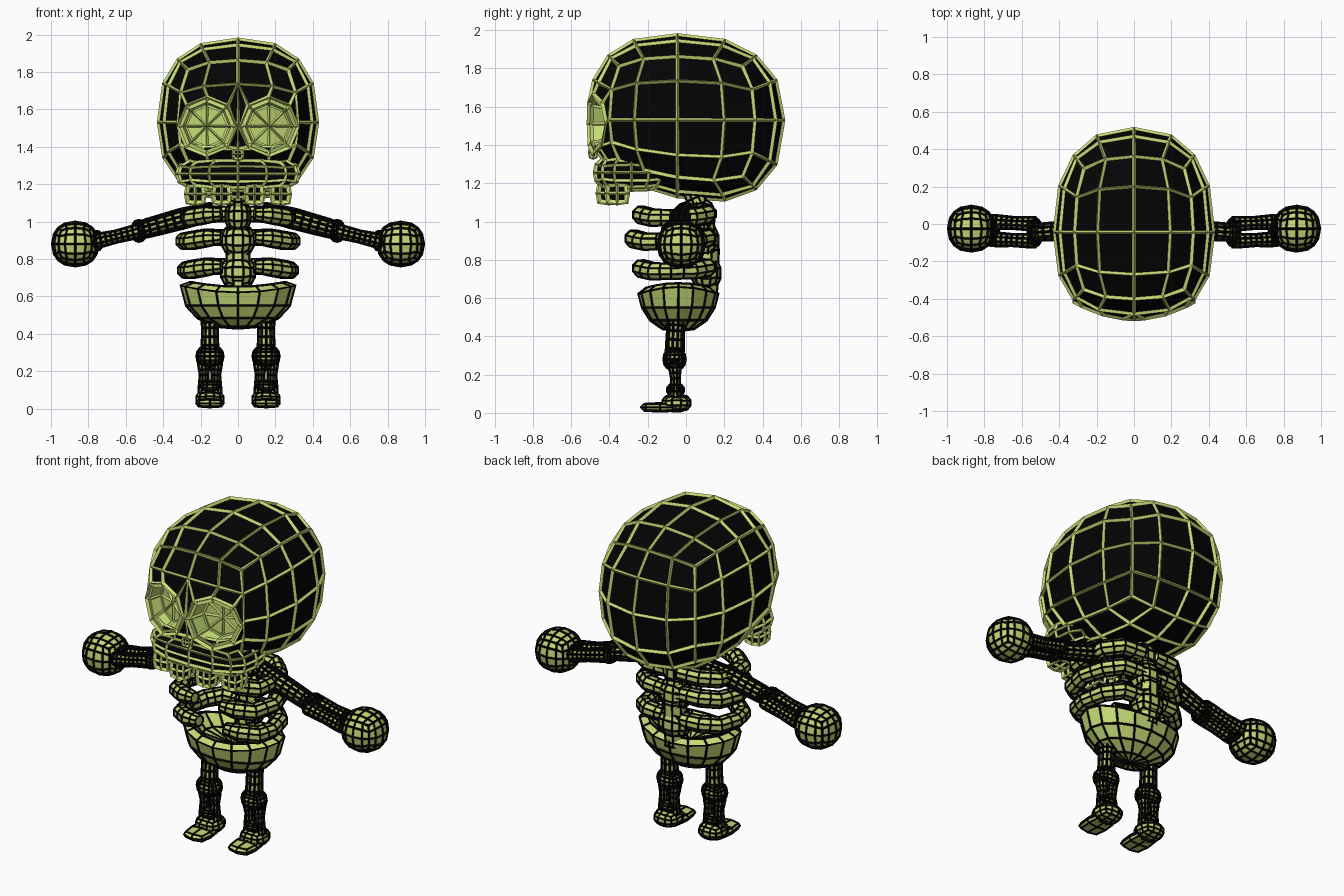
import bpy, bmesh, math
from mathutils import Vector

if "Cube" in bpy.data.objects:
    bpy.data.objects.remove(bpy.data.objects["Cube"], do_unlink=True)


def material(name, color):
    m = bpy.data.materials.new(name)
    m.use_nodes = True
    m.diffuse_color = color
    bsdf = m.node_tree.nodes["Principled BSDF"]
    bsdf.inputs["Base Color"].default_value = color
    bsdf.inputs["Roughness"].default_value = 0.7
    return m


BLACK = material("matte black", (0.001, 0.001, 0.001, 1))
GREEN = material("pale green", (0.56, 0.70, 0.18, 1))
SKULL = (BLACK, GREEN)
BONE = (GREEN, BLACK)


def finish(name, bm, mats, wire):
    """Turn a bmesh into an object whose edges are raised bars."""
    bmesh.ops.recalc_face_normals(bm, faces=bm.faces)
    mesh = bpy.data.meshes.new(name)
    bm.to_mesh(mesh)
    bm.free()
    for m in mats:
        mesh.materials.append(m)
    ob = bpy.data.objects.new(name, mesh)
    bpy.context.collection.objects.link(ob)
    mod = ob.modifiers.new("edge bars", "WIREFRAME")
    mod.thickness = wire
    mod.use_replace = False
    mod.use_even_offset = False
    mod.material_offset = 1
    return ob


def round_cube(cuts, power):
    """Gridded cube rounded toward a sphere; low power is rounder."""
    bm = bmesh.new()
    bmesh.ops.create_cube(bm, size=2)
    bmesh.ops.subdivide_edges(bm, edges=bm.edges[:], cuts=cuts, use_grid_fill=True)
    for v in bm.verts:
        v.co /= sum(abs(c) ** power for c in v.co) ** (1 / power)
    return bm


def ball(name, center, half, mats=BONE, wire=0.016, cuts=3, power=2.2):
    bm = round_cube(cuts, power)
    for v in bm.verts:
        v.co = Vector(a * h + c for a, h, c in zip(v.co, half, center))
    return finish(name, bm, mats, wire)


def tube(name, path, radii, sides=8, steps=1, wire=0.016):
    """Sweep a polygon along a path, with extra rings between the points."""
    pts = [Vector(p) for p in path]
    rings = []
    for i in range(len(pts) - 1):
        for s in range(steps):
            t = s / steps
            rings.append((pts[i].lerp(pts[i + 1], t), radii[i] * (1 - t) + radii[i + 1] * t))
    rings.append((pts[-1], radii[-1]))
    bm = bmesh.new()
    loops = []
    for i, (p, r) in enumerate(rings):
        d = (rings[min(i + 1, len(rings) - 1)][0] - rings[max(i - 1, 0)][0]).normalized()
        up = Vector((0, 0, 1)) if abs(d.z) < 0.8 else Vector((0, 1, 0))
        side = d.cross(up).normalized()
        up = side.cross(d)
        angles = [2 * math.pi * (k + 0.5) / sides for k in range(sides)]
        loops.append([bm.verts.new(p + r * (side * math.cos(a) + up * math.sin(a))) for a in angles])
    for a, b in zip(loops, loops[1:]):
        for k in range(sides):
            n = (k + 1) % sides
            bm.faces.new((a[k], a[n], b[n], b[k]))
    bm.faces.new(loops[0])
    bm.faces.new(loops[-1])
    return finish(name, bm, BONE, wire)


# Skull: rounded cube, shallower under the face
bm = round_cube(3, 2.45)
centers = [v for v in bm.verts if v.co.y < -0.9 and abs(v.co.z) < 0.01 and 0.3 < abs(v.co.x) < 0.6]
for v in bm.verts:
    x, y, z = v.co
    depth = 0.44 if z > 0 else 0.395 + 0.1 * y
    v.co = (0.42 * x, 0.505 * y - 0.045 * (1 - y * y), 1.53 + depth * z)

# Eye sockets: the four faces round each eye become an octagon, sunk in rings
bmesh.ops.dissolve_verts(bm, verts=centers)
sockets = [f for f in bm.faces if len(f.verts) == 8]
for face in sockets:
    cx = 0.165 * (1 if face.calc_center_median().x > 0 else -1)
    cz = 1.51
    for radius, sink, mat in ((0.156, 0, 0), (0.138, 0.01, 1), (0.115, 0.1, 1)):
        ring = bmesh.ops.inset_individual(bm, faces=[face], thickness=0.004)["faces"]
        for f in ring:
            f.material_index = mat
        for v in face.verts:
            a = math.atan2(v.co.z - cz, v.co.x - cx)
            a = round(a / (math.pi / 4)) * math.pi / 4
            x = cx + radius * math.cos(a)
            v.co = (x, -0.505 + 0.9 * x * x + sink, cz + radius * math.sin(a))
    face.material_index = 1
    bmesh.ops.poke(bm, faces=[face])
finish("skull", bm, SKULL, 0.028)

# Upper jaw, nose and teeth
ball("upper_jaw", (0, -0.285, 1.255), (0.325, 0.19, 0.088), SKULL, 0.024, 3, 3)
ball("nose", (0, -0.485, 1.36), (0.028, 0.02, 0.03), SKULL, 0.016, 1, 3)
for side, s in (("left", 1), ("right", -1)):
    ball(side + "_front_tooth", (s * 0.088, -0.405, 1.147), (0.046, 0.055, 0.05), SKULL, 0.026, 1, 6)
    ball(side + "_side_tooth", (s * 0.228, -0.36, 1.147), (0.048, 0.055, 0.05), SKULL, 0.026, 1, 6)

# Spine
tube("spine", [(0, 0.1, 0.6), (0, 0.11, 0.85), (0, 0.08, 1.05), (0, 0.03, 1.16)],
     [0.065, 0.065, 0.055, 0.045], 8, 3)
for name, z, y, w in (("upper", 1.03, 0.075, 0.07), ("middle", 0.9, 0.095, 0.09), ("lower", 0.73, 0.105, 0.095)):
    ball(name + "_vertebra", (0, y, z), (w, 0.078, 0.09), cuts=2)

# Pelvis: hollow bowl turned from a profile
bm = bmesh.new()
profile = [(0.0, 0.43), (0.12, 0.44), (0.215, 0.485), (0.275, 0.55), (0.305, 0.632),
           (0.255, 0.66), (0.19, 0.6), (0.0, 0.56)]
verts = [bm.verts.new((r, 0, z)) for r, z in profile]
edges = [bm.edges.new(p) for p in zip(verts, verts[1:])]
bmesh.ops.spin(bm, geom=verts + edges, axis=(0, 0, 1), cent=(0, 0, 0), angle=2 * math.pi, steps=16)
bmesh.ops.remove_doubles(bm, verts=bm.verts, dist=0.001)
for v in bm.verts:
    if v.co.z > 0.57:
        v.co.z += 0.035 * (abs(v.co.x) / 0.3) ** 2 - 0.01
    v.co.y = v.co.y * 0.68 - 0.04
finish("pelvis", bm, BONE, 0.017)

for side, s in (("left", 1), ("right", -1)):
    # Ribs: hooped from the spine round to the chest, drooping at the flank
    for name, z, w, front in (("upper", 1.04, 0.265, -0.235), ("middle", 0.915, 0.29, -0.275), ("lower", 0.76, 0.28, -0.235)):
        tube(f"{side}_{name}_rib",
             [(s * 0.04, 0.12, z), (s * 0.17, 0.11, z), (s * 0.25, 0.04, z - 0.015), (s * w, -0.08, z - 0.02),
              (s * 0.255, front + 0.06, z - 0.02), (s * 0.17, front, z - 0.005), (s * 0.09, front - 0.01, z)],
             [0.04, 0.045, 0.045, 0.042, 0.045, 0.045, 0.032], 8, 2, 0.014)

    # Arm
    tube(side + "_upper_arm", [(s * 0.14, 0.0, 1.055), (s * 0.3, -0.03, 1.015), (s * 0.52, -0.045, 0.955)],
         [0.042, 0.048, 0.042], 10, 5, 0.023)
    ball(side + "_elbow", (s * 0.53, -0.045, 0.95), (0.036, 0.072, 0.055), wire=0.019)
    for bone, dy in (("inner", -0.046), ("outer", 0.046)):
        tube(f"{side}_{bone}_forearm", [(s * 0.53, dy - 0.045, 0.95), (s * 0.65, dy - 0.04, 0.92), (s * 0.76, dy - 0.035, 0.895)],
             [0.036, 0.031, 0.038], 8, 4, 0.02)
    ball(side + "_wrist", (s * 0.755, -0.035, 0.897), (0.03, 0.075, 0.05), wire=0.018)
    ball(side + "_hand", (s * 0.87, -0.025, 0.88), (0.122, 0.12, 0.117), wire=0.017)

    # Leg
    x = s * 0.15
    tube(side + "_thigh", [(x, -0.05, 0.52), (x, -0.055, 0.43), (x, -0.06, 0.29)], [0.05, 0.04, 0.044], 10, 3, 0.02)
    ball(side + "_knee", (x, -0.06, 0.28), (0.07, 0.055, 0.055), wire=0.018)
    for bone, dx in (("inner", -0.035), ("outer", 0.035)):
        tube(f"{side}_{bone}_shin", [(x + dx, -0.06, 0.27), (x + dx * 0.9, -0.055, 0.18), (x + dx, -0.055, 0.08)],
             [0.034, 0.022, 0.028], 8, 3, 0.018)
    ball(side + "_ankle", (x, -0.055, 0.12), (0.055, 0.045, 0.03), wire=0.017, cuts=2)
    ball(side + "_heel", (x, -0.05, 0.052), (0.075, 0.075, 0.044), wire=0.014, cuts=2, power=2.5)
    ball(side + "_toes", (x, -0.135, 0.029), (0.073, 0.1, 0.021), wire=0.014, cuts=1, power=3.5)
